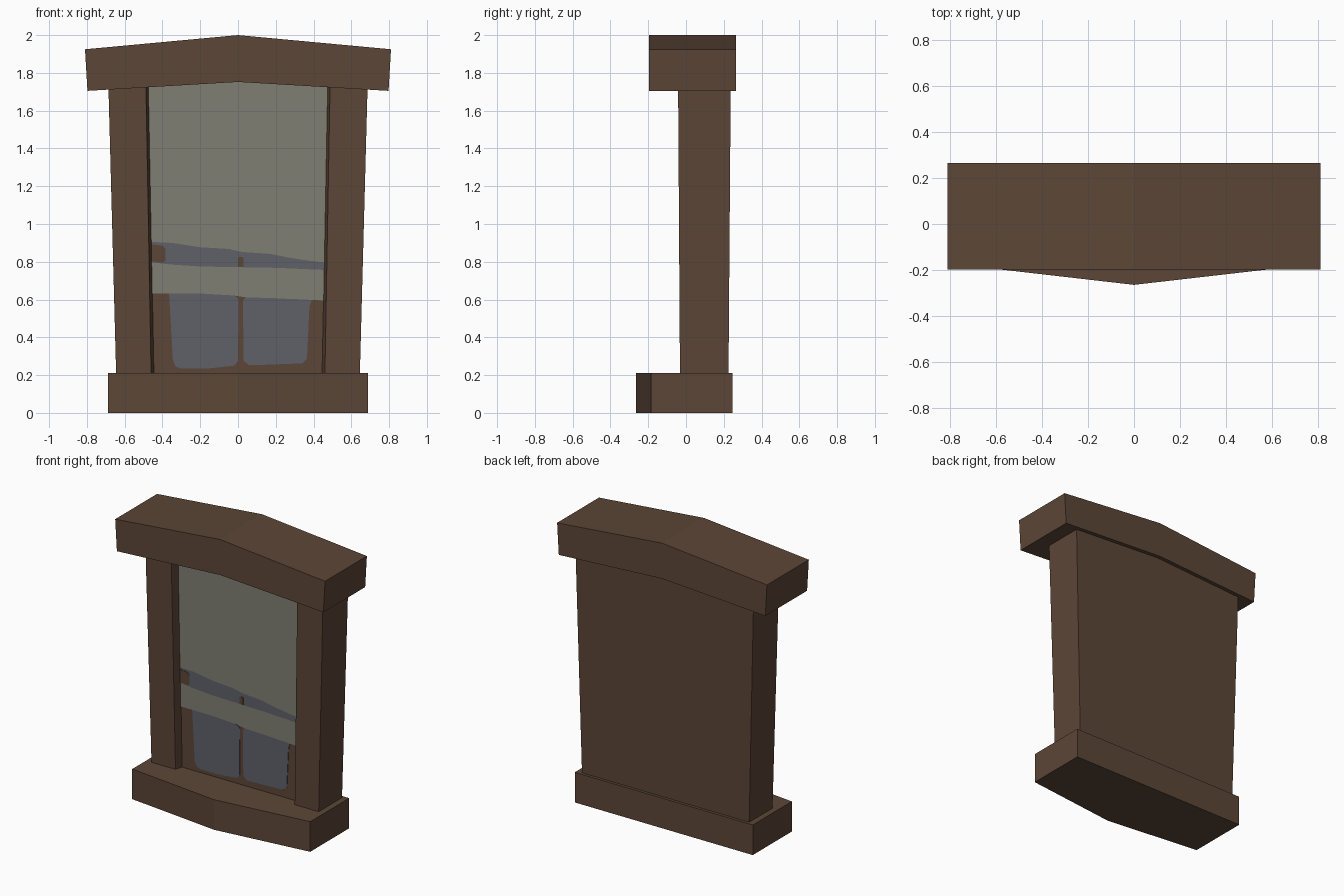
import bpy, bmesh

if "Cube" in bpy.data.objects:
    bpy.data.objects.remove(bpy.data.objects["Cube"])


def srgb(c):
    c /= 255
    return c / 12.92 if c < 0.04045 else ((c + 0.055) / 1.055) ** 2.4


def material(name, r, g, b):
    m = bpy.data.materials.new(name)
    m.diffuse_color = (srgb(r), srgb(g), srgb(b), 1)
    m.use_nodes = True
    m.node_tree.nodes["Principled BSDF"].inputs["Base Color"].default_value = m.diffuse_color
    return m


wood = material("dark_wood", 92, 70, 55)
blind = material("grey_blind", 128, 126, 115)
glass = material("blue_grey_glass", 94, 97, 105)


def loft(name, ring_a, ring_b, mat):
    """Solid between two matching rings of 3D points."""
    bm = bmesh.new()
    a = [bm.verts.new(p) for p in ring_a]
    b = [bm.verts.new(p) for p in ring_b]
    n = len(a)
    bm.faces.new(a[::-1])
    bm.faces.new(b)
    for i in range(n):
        bm.faces.new((a[i], a[(i + 1) % n], b[(i + 1) % n], b[i]))
    bmesh.ops.recalc_face_normals(bm, faces=bm.faces)
    me = bpy.data.meshes.new(name)
    bm.to_mesh(me)
    bm.free()
    me.materials.append(mat)
    ob = bpy.data.objects.new(name, me)
    bpy.context.collection.objects.link(ob)
    return ob


PANEL_Y = 0.02


def half_width(z):
    """Half width of the recessed opening, which tapers downwards."""
    return 0.445 + 0.0195 * (z - 0.21)


def plate(name, outline, mat, depth=0.004):
    """Thin painted plate on the recessed panel, outline in x, z."""
    loft(name, [(x, PANEL_Y - depth, z) for x, z in outline],
         [(x, PANEL_Y + 0.001, z) for x, z in outline], mat)


# Sill with a pointed front
sill = [(-0.687, 0.245), (-0.687, -0.185), (0, -0.264), (0.687, -0.185), (0.687, 0.245)]
loft("sill", [(x, y, 0) for x, y in sill], [(x, y, 0.21) for x, y in sill], wood)

# Gabled lintel
lintel = [(-0.81, 1.925), (0, 2.0), (0.81, 1.925), (0.797, 1.705), (0, 1.752), (-0.797, 1.705)]
loft("lintel", [(x, -0.197, z) for x, z in lintel], [(x, 0.264, z) for x, z in lintel], wood)


# Frame: two posts joined by the recessed back panel
def frame_ring(z, outer, inner, front, back):
    half = [(half_width(z), PANEL_Y), (inner, front), (outer, front), (outer, back)]
    return [(x, y, z) for x, y in half] + [(-x, y, z) for x, y in half[::-1]]


loft("frame", frame_ring(0.2, 0.645, 0.46, -0.032, 0.225),
     frame_ring(1.765, 0.687, 0.488, -0.042, 0.237), wood)

# Wavy boundaries of the painted window, from left to right (x, z)
sash_top = [(-0.459, 0.905), (-0.35, 0.9), (-0.2, 0.877), (-0.05, 0.868), (0.02, 0.852),
            (0.17, 0.842), (0.28, 0.82), (0.38, 0.805), (0.457, 0.797)]
sash_low = [(-0.457, 0.797), (-0.35, 0.785), (-0.2, 0.775), (0.2, 0.768), (0.457, 0.757)]
blind_low = [(-0.454, 0.633), (-0.2, 0.632), (-0.03, 0.622), (0.04, 0.612), (0.2, 0.607),
             (0.454, 0.595)]

# Blinds and the strip of glass between them
w = half_width(1.72)
plate("upper_blind", sash_top + [(w, 1.73), (0, 1.76), (-w, 1.73)], blind)
plate("glass_strip", sash_low + sash_top[::-1], glass)
plate("lower_blind", blind_low + sash_low[::-1], blind)

# Wooden bits showing on the glass strip
plate("left_sash_piece", [(-0.457, 0.802), (-0.4, 0.795), (-0.385, 0.805), (-0.385, 0.87),
                          (-0.4, 0.885), (-0.457, 0.893)], wood, 0.006)
plate("middle_sash_piece", [(0, 0.772), (0.03, 0.772), (0.03, 0.822), (0.015, 0.827),
                            (0, 0.822)], wood, 0.006)

# Lower glass panes
plate("left_pane", [(-0.365, 0.633), (-0.345, 0.28), (-0.33, 0.245), (-0.3, 0.235),
                    (-0.16, 0.235), (-0.02, 0.25), (0, 0.275), (0.003, 0.6), (-0.01, 0.615),
                    (-0.03, 0.622), (-0.2, 0.632)], glass)
plate("right_pane", [(0.04, 0.612), (0.026, 0.595), (0.03, 0.275), (0.06, 0.252),
                     (0.15, 0.255), (0.34, 0.262), (0.365, 0.285), (0.378, 0.56),
                     (0.39, 0.598), (0.2, 0.607)], glass)
